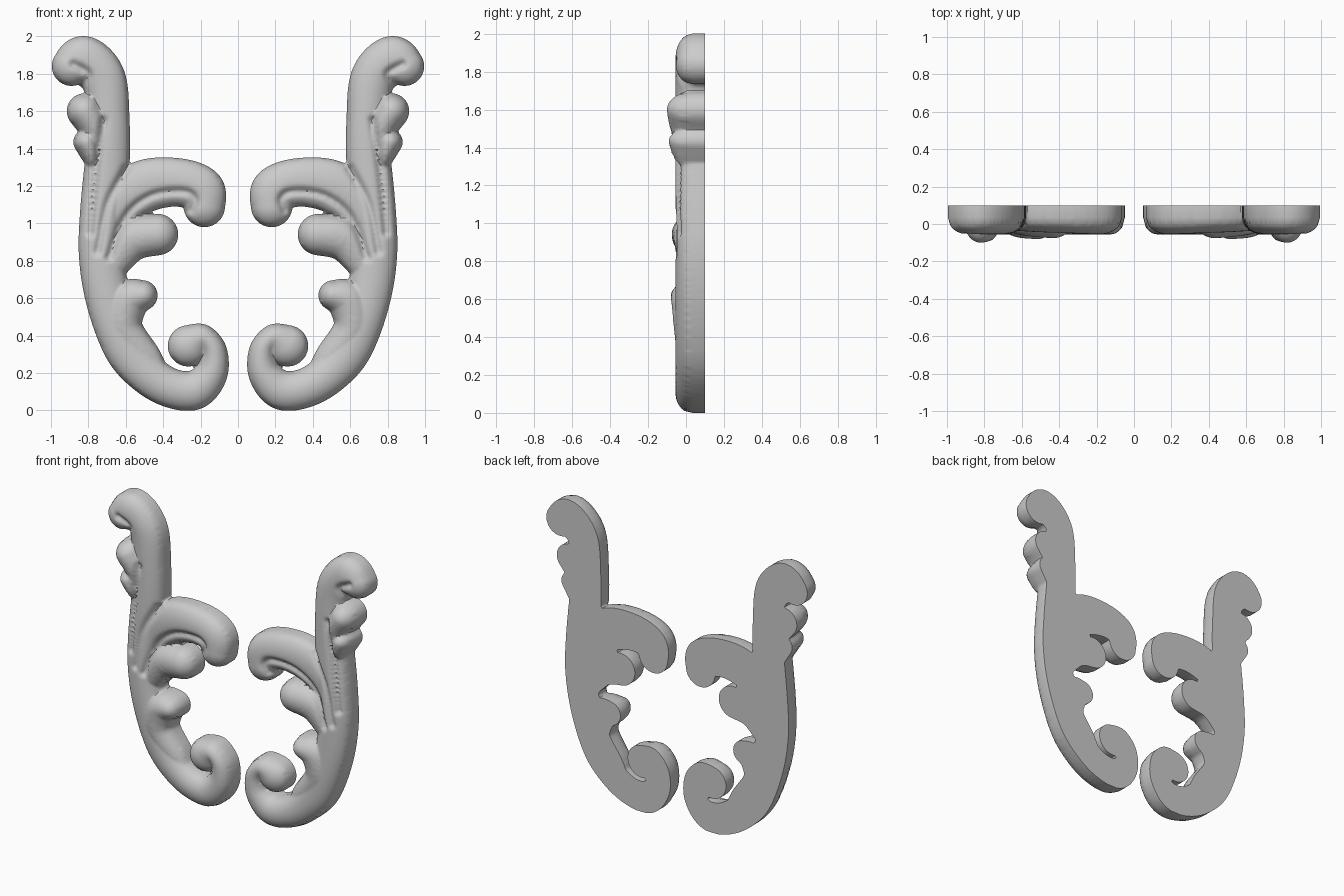
import bpy, bmesh, math
from mathutils import Vector

if "Cube" in bpy.data.objects:
    bpy.data.objects.remove(bpy.data.objects["Cube"])

STEP = 0.0125   # spacing of the relief surface
RIM = 0.065     # height of the vertical edge above the flat back


def spline(pts, n=12):
    """Catmull-Rom samples through points given in hundredths of a unit."""
    p = [Vector(q) / 100 for q in pts]
    p = [p[0]] + p + [p[-1]]
    out = []
    for a, b, c, d in zip(p, p[1:], p[2:], p[3:]):
        for s in range(n):
            t = s / n
            out.append(.5 * (2*b + (c-a)*t + (2*a-5*b+4*c-d)*t*t + (3*b-a-3*c+d)*t**3))
    return [tuple(v) for v in out + [p[-1]]]


def stroke(tip, root, pts):
    """Rounded, tapering stroke from tip to root; its crest height fades toward the root."""
    path = spline(pts)
    last = len(path) - 1
    return [(x, z, r, tip + (root - tip) * (i / last)**2) for i, (x, z, r) in enumerate(path)]


# Paths of (x, z, radius)
stem = stroke(.155, .155, [(89,184,10.5), (82,187,13), (72,177,12), (69,155,11), (70,132,12),
                           (73,105,11.5), (73,82,12), (69,58,12), (60,34,12), (49,20,11), (36,12,10.5),
                           (23,11,10.5), (14,20,8.5), (13,32,7), (19,39,7), (26.5,34.5,11)])
big_leaf = stroke(.155, .12, [(18,109,11), (20,118,12.5), (34,122,13), (52,119,14), (66,107,12), (74,80,8)])
middle_lobe = stroke(.175, .12, [(43,94,11), (58,90,11), (72,70,7)])
lower_lobe = stroke(.18, .11, [(51,61.5,8), (59,58,11), (61,44,10), (50,28,9), (40,18,4)])
crest_lobe = stroke(.2, .11, [(82,160,9.5), (76,148,8), (74,125,5)])
small_lobe = stroke(.19, .12, [(81,143.5,7), (75,130,5)])
strokes = [stem, big_leaf, middle_lobe, lower_lobe, crest_lobe, small_lobe]

# Carved creases: leaf underside, leaf root, crest hook, outer stem
creases = [spline([(25,107), (23,113), (29,117), (46,115), (60,104), (69,82)]),
           spline([(60,129), (70,110), (75,85)]),
           spline([(84,173), (80,180), (88,185)]),
           spline([(72,155), (76,128), (79,95)])]


def inside(x, z):
    """Distance inside the silhouette, negative outside."""
    best = -1
    for path in strokes:
        for px, pz, r, _ in path:
            e = r - math.hypot(x - px, z - pz)
            if e > best:
                best = e
    return best


def height(x, z):
    """Highest domed stroke at this point, less the carved creases."""
    h = RIM
    for path in strokes:
        t, top = min((math.hypot(x - px, z - pz) / r, top) for px, pz, r, top in path)
        if t < 1:
            h = max(h, RIM + (top - RIM) * math.sqrt(1 - t * t))
    for path in creases:
        d = min(math.hypot(x - px, z - pz) for px, pz in path)
        h -= .022 * math.exp(-(d / .02)**2)
    return max(h, .05)


# Triangular grid cut to the silhouette
cols, rows = int(1.02 / STEP), int(2.04 / (STEP * .866))
pos = [[(i + .5 * (j % 2)) * STEP for i in range(cols)] for j in range(rows)]
grid = [[x, (j - 1) * STEP * .866] for j in range(rows) for x in pos[j]]
field = [inside(x, z) for x, z in grid]
tris = []
for j in range(rows - 1):
    for i in range(cols - 1):
        a, b = j * cols + i, j * cols + i + 1
        c, d = a + cols, b + cols
        for t in ([(a, b, d), (a, d, c)] if j % 2 else [(a, b, c), (b, d, c)]):
            if min(field[k] for k in t) > -.4 * STEP:
                tris.append(t)
directed = {(t[k], t[(k + 1) % 3]) for t in tris for k in range(3)}
border = [(a, b) for a, b in directed if (b, a) not in directed]

# Slide border points exactly onto the silhouette
for k in {v for e in border for v in e}:
    for _ in range(3):
        x, z = grid[k]
        f = inside(x, z)
        g = Vector((inside(x + 1e-4, z) - f, inside(x, z + 1e-4) - f)) / 1e-4
        if g.length > .1:
            grid[k] = [x - f * g.x / g.length, z - f * g.y / g.length]

used = sorted({v for t in tris for v in t})
index = {v: k for k, v in enumerate(used)}
n = len(used)
relief = [(grid[v][0], .1 - height(*grid[v]), max(grid[v][1], 0)) for v in used]
front = [tuple(index[v] for v in t) for t in tris]
back = [tuple(k + n for k in reversed(t)) for t in front]
walls = [(index[b], index[a], index[a] + n, index[b] + n) for a, b in border]


def build_scroll(name, side):
    verts = [(side * x, y, z) for x, y, z in relief] + [(side * x, .1, z) for x, y, z in relief]
    mesh = bpy.data.meshes.new(name)
    mesh.from_pydata(verts, [], front + back + walls)
    bm = bmesh.new()
    bm.from_mesh(mesh)
    bmesh.ops.recalc_face_normals(bm, faces=bm.faces)
    bm.to_mesh(mesh)
    bm.free()
    obj = bpy.data.objects.new(name, mesh)
    bpy.context.collection.objects.link(obj)
    bpy.ops.object.select_all(action='DESELECT')
    obj.select_set(True)
    bpy.context.view_layer.objects.active = obj
    bpy.ops.object.shade_smooth_by_angle(angle=math.radians(50))


build_scroll("left_leaf_scroll", -1)
build_scroll("right_leaf_scroll", 1)
